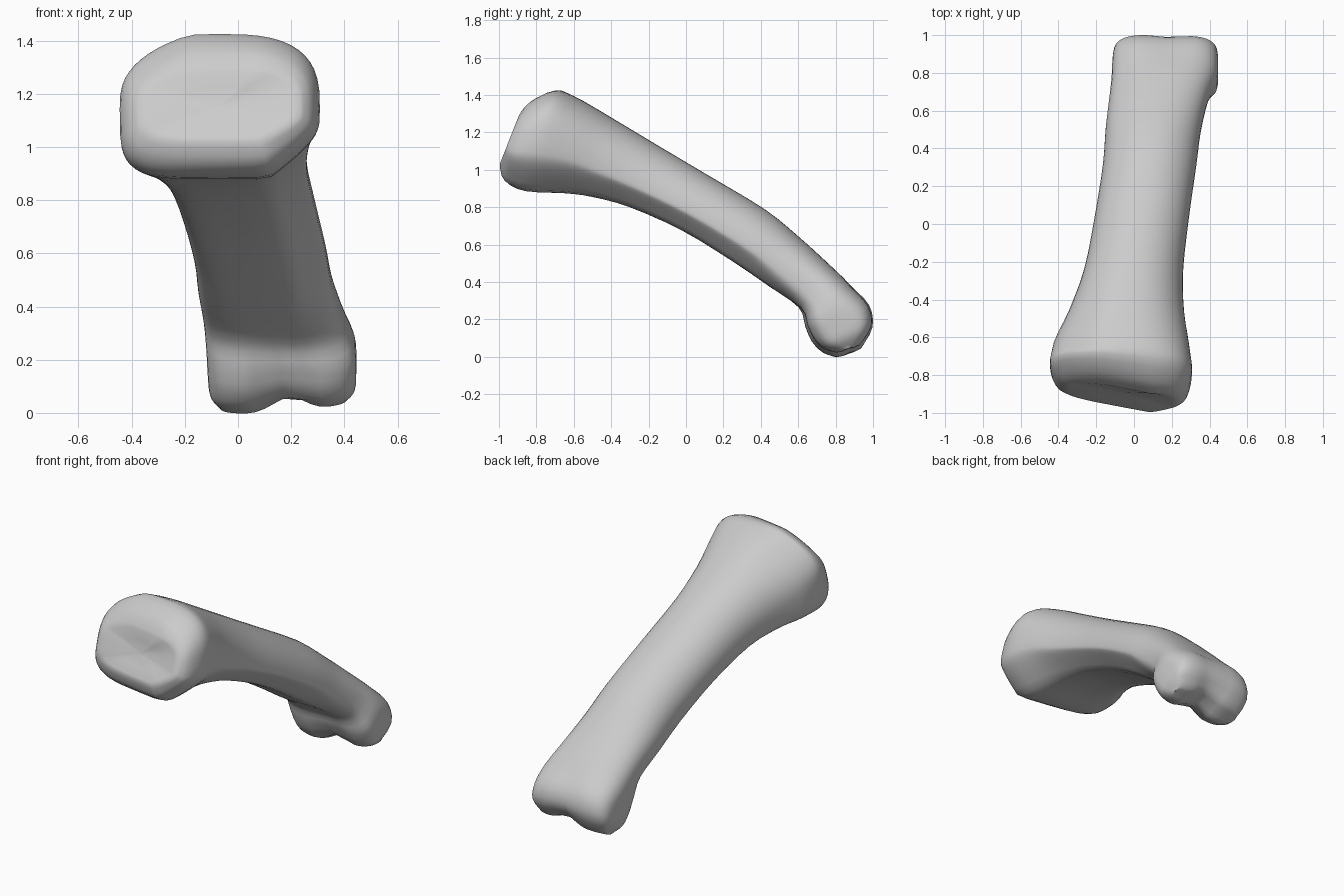
import bpy, bmesh, math
from mathutils import Vector

if "Cube" in bpy.data.objects:
    bpy.data.objects.remove(bpy.data.objects["Cube"])

# Stations along the bone: top (y, z), bottom (y, z), left x, right x,
# roundness exponent above / below, relative height of the widest line
STATIONS = [
    (-.89, 1.30, -1.0, 1.02, -.375, .235, 3.2, 3.9, .45),
    (-.835, 1.37, -.97, .935, -.42, .28, 3.0, 4.0, .46),
    (-.71, 1.425, -.86, .885, -.445, .308, 2.9, 4.2, .48),
    (-.60, 1.395, -.65, .875, -.425, .29, 2.5, 4.2, .43),
    (-.40, 1.28, -.50, .855, -.345, .265, 2.2, 4.2, .37),
    (-.15, 1.13, -.30, .80, -.265, .26, 2.1, 4.2, .34),
    (.12, .97, -.02, .675, -.21, .29, 2.1, 4.2, .34),
    (.42, .79, .25, .51, -.165, .33, 2.1, 4.2, .36),
    (.60, .645, .44, .38, -.15, .355, 2.2, 3.6, .40),
    (.76, .50, .60, .265, -.13, .395, 2.4, 3.4, .45),
    (.88, .385, .635, .16, -.12, .44, 2.8, 3.8, .48),
    (.98, .28, .67, .08, -.115, .445, 3.6, 4.2, .50),
    (1.0, .16, .73, .02, -.105, .44, 4.0, 4.2, .50),
    (.94, .045, .80, -.005, -.065, .405, 3.4, 3.4, .50),
]
N = 48
SUB = 3


def clamp(v):
    return min(1, max(0, v))


def spline(a, b, c, d, t):
    return [.5 * (2*q + (r-p)*t + (2*p-5*q+4*r-s)*t*t + (3*q-p-3*r+s)*t**3)
            for p, q, r, s in zip(a, b, c, d)]


def power(v, n):
    return math.copysign(abs(v) ** (2 / n), v)


def section(st):
    ty, tz, by, bz, xl, xr, nt, nb, mid = st
    pts = []
    for i in range(N):
        a = 2 * math.pi * i / N
        n = nt if math.sin(a) > 0 else nb
        u, s = power(math.cos(a), n), power(math.sin(a), n)
        v = mid + s * (1 - mid if s > 0 else mid)
        x = (xl + xr) / 2 + u * (xr - xl) / 2
        # bevelled lower right edge of the shaft
        fade = clamp((.6 - by) / .3)
        if s < 0:
            v += .23 * fade * max(0, (u - .5) / .5) * -s
        # sloping upper left shoulder of the base
        elif u < 0:
            base = clamp((-.3 - ty) / .3)
            v -= .12 * base * max(0, (-u - .3) / .7) * s
        y, z = by + (ty - by) * v, bz + (tz - bz) * v
        # joint face set back towards the left
        y += .085 * clamp((-.72 - by) / .25) * clamp((.1 - x) / .45)
        # groove between the two condyles, and a slightly smaller right one
        end = clamp((by - .45) / .2)
        g = math.exp(-((x - .19) / .085) ** 2)
        down = clamp((.42 - z) / .3)
        k = end * (.30 * g * down + .16 * max(0, u) * down)
        y += (.81 - y) * k * (.75 if y < .81 else .3)
        z += (.20 - z) * k
        pts.append(Vector((x, y, z)))
    return pts


# Smoothly lofted bone body
rows = []
last = len(STATIONS) - 1
for i in range(last):
    q = [STATIONS[min(last, max(0, i + j))] for j in (-1, 0, 1, 2)]
    rows += [section(spline(*q, t / SUB)) for t in range(SUB)]
rows.append(section(STATIONS[-1]))


# Near end: inner rings of the slightly hollow joint face
def shrink(row, f, push):
    c = sum(row, Vector()) / N
    return [c + (p - c) * f + push for p in row]


hollow = Vector((0, 1, -.3))
front = [shrink(rows[0], f, hollow * d)
         for f, d in ((.05, .016), (.5, .01), (.88, -.002))]

# Far end: close along the groove line so both condyles stay rounded
tip = rows[-1]
seam = [(tip[i] + tip[-i]) / 2 for i in range(N)]
mid_ring = [(p + q) / 2 - Vector((0, 0, .004)) for p, q in zip(tip, seam)]
rows = front + rows + [mid_ring, seam]

bm = bmesh.new()
rings = [[bm.verts.new(p) for p in r] for r in rows]
for a, b in zip(rings, rings[1:]):
    for i in range(N):
        j = (i + 1) % N
        bm.faces.new((a[i], a[j], b[j], b[i]))
bm.faces.new(rings[0])
bmesh.ops.remove_doubles(bm, verts=bm.verts, dist=.0005)
bmesh.ops.recalc_face_normals(bm, faces=bm.faces)
mesh = bpy.data.meshes.new("finger_bone")
bm.to_mesh(mesh)
bm.free()
bone = bpy.data.objects.new("finger_bone", mesh)
bpy.context.collection.objects.link(bone)
bpy.context.view_layer.objects.active = bone
bone.select_set(True)
bpy.ops.object.shade_smooth_by_angle(angle=math.radians(60))
